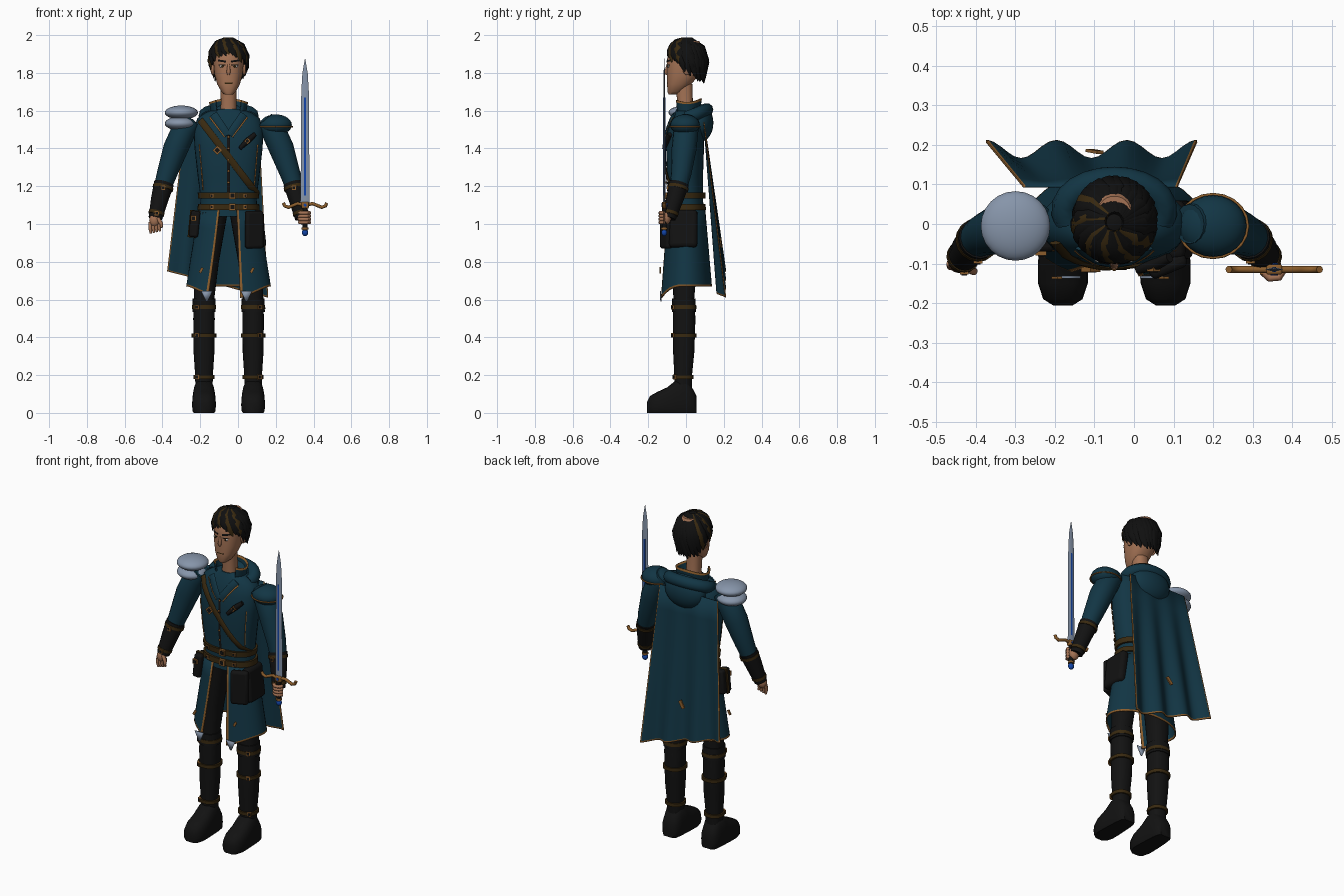
import bpy, bmesh, random
from math import sin, cos, pi, copysign
from mathutils import Vector

random.seed(4)
if "Cube" in bpy.data.objects:
    bpy.data.objects.remove(bpy.data.objects["Cube"])

XC = -0.05  # body centre line


def material(name, *rgb):
    m = bpy.data.materials.new(name)
    m.use_nodes = True
    m.diffuse_color = (*rgb, 1)
    for node in m.node_tree.nodes:
        if node.type == 'BSDF_PRINCIPLED':
            node.inputs["Base Color"].default_value = (*rgb, 1)
    return m


TEAL = material("teal cloth", .006, .036, .058)
BLACK = material("black leather", .006, .006, .006)
BROWN = material("brown leather", .04, .022, .005)
GOLD = material("bronze trim", .26, .11, .025)
SKIN = material("skin", .37, .17, .09)
SILVER = material("steel", .24, .30, .40)
BLUE = material("blue inlay", .006, .06, .4)
HAIR = material("black hair", .005, .005, .005)
WHITE = material("eye white", .6, .6, .6)


def finish(ob, mats, angle=0.8):
    for m in mats if isinstance(mats, (list, tuple)) else [mats]:
        ob.data.materials.append(m)
    bpy.ops.object.select_all(action='DESELECT')
    ob.select_set(True)
    bpy.context.view_layer.objects.active = ob
    bpy.ops.object.shade_smooth_by_angle(angle=angle)
    return ob


def grid(name, rows, mats, closed=True, caps=True, thick=0, rule=None):
    """Skin a list of point rows; closed rows make a loft, open ones a sheet."""
    bm = bmesh.new()
    vs = [[bm.verts.new(p) for p in row] for row in rows]
    n = len(rows[0])
    for r in range(len(rows) - 1):
        for c in range(n if closed else n - 1):
            d = (c + 1) % n
            f = bm.faces.new((vs[r][c], vs[r][d], vs[r + 1][d], vs[r + 1][c]))
            f.material_index = rule(r, c) if rule else 0
    if closed and caps:
        bm.faces.new(vs[0])
        bm.faces.new(vs[-1])
    bmesh.ops.recalc_face_normals(bm, faces=bm.faces[:])
    me = bpy.data.meshes.new(name)
    bm.to_mesh(me)
    bm.free()
    ob = bpy.data.objects.new(name, me)
    bpy.context.collection.objects.link(ob)
    if thick:
        mod = ob.modifiers.new("thickness", 'SOLIDIFY')
        mod.thickness, mod.offset = thick, 0
    return finish(ob, mats)


def power(v, e):
    return copysign(abs(v) ** e, v)


def oval(z, cx, cy, rx, ry, n=24):
    return [(cx + rx * power(cos(t), .87), cy + ry * power(sin(t), .87), z)
            for t in (2 * pi * i / n for i in range(n))]


def loft(name, rings, mat, n=24):
    return grid(name, [oval(*r, n) for r in rings], mat)


def ring_at(rings, z):
    for a, b in zip(rings, rings[1:]):
        if a[0] <= z <= b[0]:
            t = (z - a[0]) / (b[0] - a[0])
            return [p + (q - p) * t for p, q in zip(a, b)]
    return list(rings[-1])


def band(name, rings, z, h, grow, mat):
    rows = []
    for dz, g in ((-h, 0), (-h, grow), (h, grow), (h, 0)):
        _, cx, cy, rx, ry = ring_at(rings, z + dz)
        rows.append(oval(z + dz, cx, cy, rx + g, ry + g))
    return grid(name, rows, mat)


def on_front(rings, x, z, off=0.0):
    """Point on the front surface of a loft."""
    _, cx, cy, rx, ry = ring_at(rings, z)
    t = min(1, abs((x - cx) / rx))
    return Vector((x, cy - ry * (1 - t ** 2.3) ** .435 - off, z))


def tube(name, pts, radii, mat, flat=1.0, ref=(0, -1, 0), n=10):
    pts, rows = [Vector(p) for p in pts], []
    for i, p in enumerate(pts):
        t = (pts[min(i + 1, len(pts) - 1)] - pts[max(i - 1, 0)]).normalized()
        side = t.cross(Vector(ref)).normalized()
        up = side.cross(t)
        r = radii[i] if isinstance(radii, (list, tuple)) else radii
        rows.append([p + r * (cos(a) * side + flat * sin(a) * up)
                     for a in (2 * pi * k / n for k in range(n))])
    return grid(name, rows, mat)


def strap(name, rings, a, b, width, mat, off=.004):
    pts = [on_front(rings, a[0] + (b[0] - a[0]) * i / 10, a[1] + (b[1] - a[1]) * i / 10, off)
           for i in range(11)]
    return tube(name, pts, width, mat, .3, n=8)


def ball(name, loc, size, mat):
    bpy.ops.mesh.primitive_uv_sphere_add(segments=24, ring_count=14, location=loc)
    bpy.context.object.name = name
    bpy.context.object.scale = size
    return finish(bpy.context.object, mat)


def box(name, loc, size, mat, rot=(0, 0, 0), bevel=0.0):
    bpy.ops.mesh.primitive_cube_add(size=1, location=loc, rotation=rot)
    ob = bpy.context.object
    ob.name, ob.scale = name, size
    if bevel:
        bpy.ops.object.transform_apply(location=False, rotation=False, scale=True)
        mod = ob.modifiers.new("bevel", 'BEVEL')
        mod.width, mod.segments = bevel, 3
    return finish(ob, mat)


def buckle(name, loc, w, rot=(0, 0, 0)):
    box(name + "_frame", loc, (w, .012, w), GOLD, rot)
    box(name + "_centre", Vector(loc), (w * .6, .016, w * .6), BLACK, rot)


def mix(a, b, t):
    return a + (b - a) * t


# torso and neck
torso = [(1.04, XC, 0, .155, .095), (1.14, XC, 0, .148, .09), (1.25, XC, -.005, .163, .095),
         (1.4, XC, -.005, .18, .1), (1.5, XC, 0, .185, .095), (1.56, XC, .005, .165, .08),
         (1.59, XC, .005, .12, .065), (1.61, XC, 0, .06, .05)]
loft("coat_body", torso, TEAL, 32)
loft("neck", [(1.56, XC, 0, .045, .045), (1.64, XC, -.005, .041, .041), (1.74, XC, -.01, .043, .045)], SKIN)

# collar, lapels and coat front
cols = 20
rows = []
for v in (0, .5, .88, 1):
    rows.append([(XC + mix(.085, .1, v) * sin(a), .005 - mix(.062, .075, v) * cos(a),
                  mix(1.565, 1.645 + .02 * cos(a) ** 2, v))
                 for a in (mix(.75, 2 * pi - .75, i / cols) for i in range(cols + 1))])
grid("collar", rows, [TEAL, GOLD], closed=False, thick=.008, rule=lambda r, c: int(r == 2))
for s in (-1, 1):
    strap("lapel", torso, (XC + s * .08, 1.58), (XC + s * .006, 1.47), .022, TEAL, .006)
    strap("lapel_trim", torso, (XC + s * .1, 1.565), (XC + s * .02, 1.46), .004, GOLD, .009)
    strap("coat_side_trim", torso, (XC + s * .155, 1.42), (XC + s * .135, 1.18), .003, GOLD)
strap("coat_opening", torso, (XC, 1.49), (XC, 1.16), .007, BLACK)
for i in range(5):
    ball("coat_stud", on_front(torso, XC, 1.22 + .06 * i, .008), (.006,) * 3, GOLD)

# chest strap, chest knife and belts
strap("chest_strap", torso, (-.2, 1.55), (.1, 1.16), .018, BROWN, .008)
buckle("chest_buckle", on_front(torso, -.11, 1.39, .014), .035, (0, .8, 0))
tube("chest_knife", [on_front(torso, x, z, .015) for x, z in ((.01, 1.4), (.05, 1.44), (.09, 1.475))],
     (.01, .016, .012), BLACK)
buckle("knife_clip", on_front(torso, .05, 1.44, .025), .024, (0, -.8, 0))
for z in (1.15, 1.09):
    band("belt", torso, z, .016, .012, BROWN)
    buckle("belt_buckle", on_front(torso, XC + .02, z, .016), .036)
    for s in (-1, 1):
        buckle("belt_side_buckle", on_front(torso, XC + s * .09, z, .014), .02)

# coat skirt, open at the front, with trimmed edges
us = [0, .012] + [i / 28 for i in range(1, 28)] + [.988, 1]
vs = [0, .25, .5, .75, .975, 1]
rows = []
for v in vs:
    row = []
    for u in us:
        a = mix(.28, 2 * pi - mix(.3, .5, v), u)
        hem = .67 - .07 * max(0, cos(a)) ** 3
        row.append((XC + mix(.155, .222, v) * sin(a), -mix(.098, .135, v) * cos(a), mix(1.09, hem, v)))
    rows.append(row)
grid("coat_skirt", rows, [TEAL, GOLD], closed=False, thick=.006,
     rule=lambda r, c: int(r == len(vs) - 2 or c in (0, len(us) - 2)))
for x, s in ((-.165, 1), (.045, -1)):
    grid("skirt_corner_plate", [[(x - .03, -.135, .645), (x + .03, -.135, .645)],
                                [(x - .004, -.133, .59), (x + .004, -.133, .59)]], SILVER, False, thick=.006)
    box("skirt_emblem", (x - s * .03, -.136, .755), (.014, .006, .03), GOLD, (0, .5, 0))

# cape
us = [0, .012] + [i / 30 for i in range(1, 30)] + [.988, 1]
vs = [0, .15, .3, .45, .6, .75, .9, .99, 1]
rows = [[(mix(mix(-.28, .11, u), mix(-.375, .16, u), v),
          mix(.095, .187, v) + .023 * v * cos(6 * pi * u),
          mix(1.54, .75 - .14 * u, v)) for u in us] for v in vs]
grid("cape", rows, [TEAL, GOLD], closed=False, thick=.006,
     rule=lambda r, c: int(r == len(vs) - 2 or c in (0, len(us) - 2)))
box("cape_emblem", (-.1, .184, .9), (.02, .008, .05), GOLD, (.1, .6, 0))
ball("hood_fold", (XC, .075, 1.535), (.13, .07, .1), TEAL)
tube("hood_rim", [(XC + .125 * sin(a), .035 - .075 * cos(a), 1.575 - .03 * cos(a))
                  for a in (mix(1.2, 2 * pi - 1.2, i / 14) for i in range(15))], .035, TEAL, ref=(0, 0, 1))

# shoulder armour
for z, r, x in ((1.59, .088, -.3), (1.532, .083, -.305)):
    ball("steel_pauldron", (x, -.005, z), (r, r, .037), SILVER)
ball("cloth_pauldron", (.2, -.005, 1.525), (.085, .078, .055), TEAL)
tube("pauldron_trim", [(.2 + .088 * sin(a), -.005 - .08 * cos(a), 1.515)
                       for a in (2 * pi * i / 20 for i in range(21))], .004, GOLD, ref=(0, 0, 1))

# legs, boots and boot straps
for s, side in ((-1, "right"), (1, "left")):
    x = XC + s * .13
    leg = [(.1, x, -.015, .045, .045), (.2, x, -.015, .047, .047), (.32, x, -.012, .055, .056),
           (.5, x, -.01, .057, .06), (.6, x, -.012, .054, .055), (.8, x - s * .015, -.005, .064, .066),
           (1.06, x - s * .05, 0, .075, .078)]
    loft(side + "_leg", leg, BLACK)
    band(side + "_boot_cuff", leg, .57, .035, .006, BLACK)
    for z in (.56, .41, .19):
        band(side + "_boot_strap", leg, z, .01, .009, BROWN)
        buckle(side + "_boot_buckle", (x + s * .035, -.068 if z > .2 else -.058, z), .024, (0, 0, s * .5))
    foot = ((.055, .035, .09), (.04, .05, .12), (0, .057, .185), (-.05, .06, .175), (-.1, .063, .135),
            (-.15, .063, .112), (-.19, .05, .09), (-.206, .025, .06))
    rows = [[(x + rx * power(cos(t), .7), y, max(0, h * (.35 + .65 * power(sin(t), .8))))
             for t in (2 * pi * i / 20 for i in range(20))] for y, rx, h in foot]
    grid(side + "_boot", rows, BLACK)

    # arms and bracers
    def arm(d, y, z):
        return (XC + s * d, y, z)
    tube(side + "_sleeve", [arm(.19, 0, 1.55), arm(.235, 0, 1.5), arm(.28, -.01, 1.4),
                            arm(.325, -.025, 1.27), arm(.35, -.04, 1.19)],
         (.05, .066, .066, .054, .046), TEAL, n=16)
    tube(side + "_bracer", [arm(.342, -.036, 1.215), arm(.365, -.06, 1.13), arm(.388, -.09, 1.03)],
         (.053, .046, .036), BLACK, n=16)
    for d, y, z, r in ((.345, -.039, 1.2, .055), (.38, -.08, 1.065, .042)):
        tube(side + "_bracer_band", [arm(d, y, z), arm(d + .004, y - .004, z - .016)], r, BROWN, n=16)
        buckle(side + "_bracer_buckle", arm(d, y - r, z - .008), .022)

# open right hand
ball("right_palm", (-.442, -.1, 1.02), (.028, .024, .036), SKIN)
for i in range(4):
    x = -.465 + .016 * i
    tube("right_finger", [(x, -.1, 1.01), (x, -.108, .975), (x + .004, -.104, .95 + .004 * i)],
         (.01, .009, .006), SKIN)
tube("right_thumb", [(-.425, -.11, 1.03), (-.405, -.12, 1.0), (-.405, -.122, .98)], (.011, .01, .006), SKIN)

# left fist around the sword grip
SX, SY = .355, -.115
ball("left_palm", (.343, -.105, 1.035), (.03, .026, .038), SKIN)
for i in range(4):
    z = 1.008 + .017 * i
    tube("left_finger", [(SX - .03, SY - .005, z), (SX - .012, SY - .022, z), (SX + .012, SY - .02, z),
                         (SX + .024, SY, z)], .0095, SKIN, ref=(0, 0, 1))

# sword
blade = [(SX, SY, z, w) for z, w in ((1.1, .024), (1.7, .02), (1.8, .014), (1.875, .001))]
grid("sword_blade", [[(x - w, y, z), (x, y - w * .25, z), (x + w, y, z), (x, y + w * .25, z)]
                     for x, y, z, w in blade], SILVER)
box("sword_inlay", (SX, SY, 1.41), (.009, .0135, .52), BLUE)
guard = [(0, 1.1), (.04, 1.108), (.065, 1.098), (.088, 1.088), (.108, 1.096), (.115, 1.112)]
tube("sword_guard", [(SX - d, SY, z) for d, z in guard[:0:-1]] + [(SX + d, SY, z) for d, z in guard],
     .009, GOLD)
box("guard_block", (SX, SY, 1.1), (.04, .026, .035), GOLD, bevel=.006)
box("guard_gem", (SX, SY, 1.1), (.014, .032, .014), BLUE, (0, pi / 4, 0))
tube("sword_grip", [(SX, SY, .965), (SX, SY, 1.09)], .013, BLACK)
ball("sword_pommel", (SX, SY, .955), (.017, .015, .019), BLUE)
tube("pommel_ring", [(SX, SY, .972), (SX, SY, .982)], .018, GOLD)

# hip pouches
box("left_pouch", (.115, -.015, .975), (.05, .15, .2), BLACK, (0, -.12, 0), .02)
box("left_pouch_front", (.085, -.105, .97), (.1, .04, .2), BLACK, (0, 0, .4), .015)
box("right_pouch", (-.23, -.03, 1.0), (.05, .08, .14), BLACK, (0, .1, 0), .012)
buckle("right_pouch_buckle", (-.235, -.074, 1.03), .028)
box("right_pouch_strap", (-.232, -.03, 1.0), (.056, .018, .145), BROWN, (0, .1, 0))

# head and face
head = [(1.685, XC, -.07, .02, .022), (1.7, XC, -.056, .038, .042), (1.74, XC, -.036, .06, .064),
        (1.79, XC, -.015, .074, .085), (1.86, XC, -.003, .081, .098), (1.92, XC, 0, .078, .094),
        (1.97, XC, .01, .045, .06)]
loft("head", head, SKIN, 32)
tube("nose", [on_front(head, XC, z, o) for z, o in ((1.845, -.004), (1.805, .004), (1.79, .002))],
     (.006, .011, .006), SKIN)
strap("mouth", head, (XC - .02, 1.745), (XC + .02, 1.745), .003, BROWN, .001)
for s in (-1, 1):
    ball("eye", on_front(head, XC + s * .034, 1.835, -.001), (.015, .004, .007), WHITE)
    ball("iris", on_front(head, XC + s * .033, 1.835, .002), (.006, .003, .007), BROWN)
    strap("eyelid", head, (XC + s * .017, 1.842), (XC + s * .052, 1.841), .003, HAIR, .002)
    strap("eyebrow", head, (XC + s * .014, 1.86), (XC + s * .056, 1.866), .005, HAIR, .002)
    ball("ear", (XC + s * .083, .005, 1.82), (.012, .022, .032), SKIN)


# hair cap and swept tufts
def hair_point(a, e, k=1.0):
    r = cos(e) if e > 0 else max(cos(e), .86)
    return Vector((XC + .097 * k * r * sin(a), .005 - .102 * k * r * cos(a), 1.865 + .122 * k * sin(e)))


def hairline(a):
    return -.25 + .65 * cos(a)


rows = [[hair_point(a, mix(hairline(a), 1.5, v)) for a in (2 * pi * i / 32 for i in range(32))]
        for v in (0, .2, .4, .6, .8, 1)]
grid("hair_cap", rows, HAIR)
for i in range(30):
    a = 2 * pi * i / 30 + random.uniform(-.06, .06)
    low = hairline(a) - random.uniform(.12, .38)
    path = [hair_point(a - .5 + .55 * t, mix(1.35, low, t), 1.0 + .06 * t) for t in (0, .3, .55, .8, 1)]
    out = Vector((sin(a), -cos(a), .5))
    streak = cos(a) > -.3 and i % 3 == 0
    tube("hair_tuft", path, (.008, .02, .024, .019, .003), BROWN if streak else HAIR, .5, out, 8)
